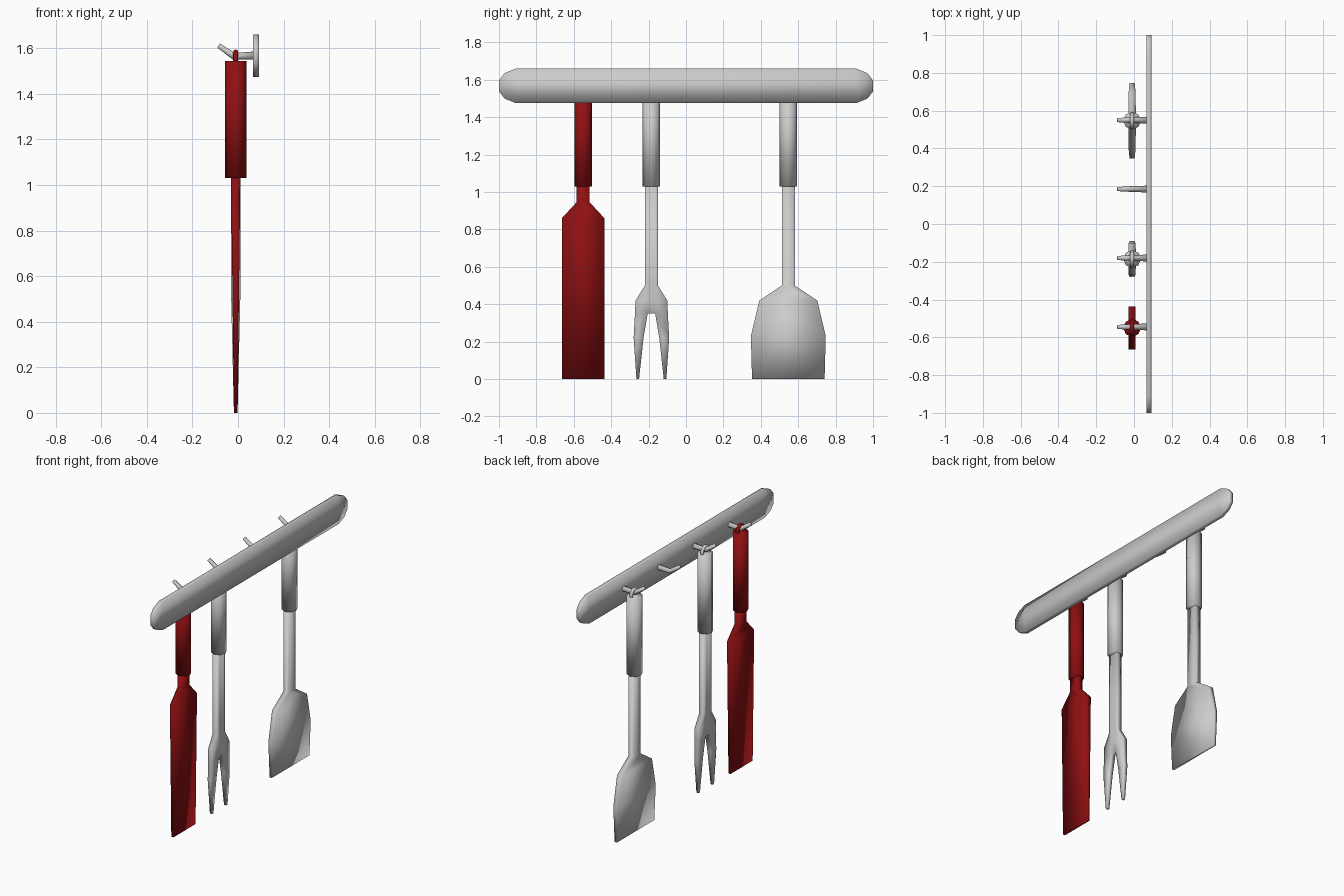
import bpy, bmesh, math
from mathutils import Vector, Matrix

if "Cube" in bpy.data.objects:
    bpy.data.objects.remove(bpy.data.objects["Cube"], do_unlink=True)


def make_material(name, color):
    mat = bpy.data.materials.new(name)
    mat.use_nodes = True
    mat.diffuse_color = color
    mat.node_tree.nodes["Principled BSDF"].inputs["Base Color"].default_value = color
    return mat


STEEL = make_material("pale_grey", (0.60, 0.60, 0.60, 1))
RED = make_material("deep_red", (0.28, 0.005, 0.006, 1))
TOOL_X = -0.01


def finish(bm, name, mat):
    """Turn a bmesh into a smooth shaded object."""
    bmesh.ops.recalc_face_normals(bm, faces=bm.faces)
    for f in bm.faces:
        f.smooth = True
    mesh = bpy.data.meshes.new(name)
    bm.to_mesh(mesh)
    bm.free()
    mesh.materials.append(mat)
    obj = bpy.data.objects.new(name, mesh)
    bpy.context.collection.objects.link(obj)
    return obj


def blade(name, mat, y, rows, thickness, fork_z=-1):
    """Symmetric plate from (z, inner, outer) rows; below fork_z the middle is open."""
    bm = bmesh.new()
    grid = []
    for z, inner, outer in rows:
        cols = (-outer, -inner, inner, outer) if inner else (-outer, outer)
        grid.append([bm.verts.new((0, y + c, z)) for c in cols])
    for (z, _, _), a, b in zip(rows, grid, grid[1:]):
        for i in range(len(a) - 1):
            if i == 1 and z <= fork_z:
                continue
            bm.faces.new((a[i], a[i + 1], b[i + 1], b[i]))
    front = list(bm.verts)
    out = bmesh.ops.extrude_face_region(bm, geom=list(bm.faces), use_keep_orig=True)
    back = [v for v in out["geom"] if isinstance(v, bmesh.types.BMVert)]
    for group, side in ((front, -0.5), (back, 0.5)):
        for v in group:
            v.co.x = TOOL_X + side * thickness(v.co.z)
    return finish(bm, name, mat)


def handle(name, mat, y):
    bm = bmesh.new()
    bmesh.ops.create_cone(bm, cap_ends=True, segments=8, radius1=0.047, radius2=0.047,
                          depth=0.515, matrix=Matrix.Translation((TOOL_X, y, 1.2875)))
    return finish(bm, name, mat)


def tube(name, mat, stations, axis_cross, closed=False, sides=8):
    """Sweep a ring through (centre, in-plane normal, radius) stations."""
    bm = bmesh.new()
    rings = []
    for centre, normal, radius in stations:
        ring = []
        for i in range(sides):
            a = math.tau * i / sides
            offset = axis_cross * math.cos(a) + Vector(normal).normalized() * math.sin(a)
            ring.append(bm.verts.new(Vector(centre) + offset * radius))
        rings.append(ring)
    pairs = list(zip(rings, rings[1:]))
    if closed:
        pairs.append((rings[-1], rings[0]))
    else:
        bm.faces.new(rings[0])
        bm.faces.new(rings[-1])
    for a, b in pairs:
        for i in range(sides):
            j = (i + 1) % sides
            bm.faces.new((a[i], a[j], b[j], b[i]))
    return finish(bm, name, mat)


def hanging_loop(name, mat, y):
    stations = []
    for k in range(12):
        a = math.tau * k / 12
        n = Vector((0, math.cos(a), math.sin(a)))
        stations.append((Vector((TOOL_X, y, 1.551)) + n * 0.033, n, 0.011))
    return tube(name, mat, stations, Vector((1, 0, 0)), closed=True)


# Wall rack: long plate with rounded ends
bm = bmesh.new()
ends = [(1.0, 0.03), (0.97, 0.068), (0.91, 0.0925)]
half = ends + [(-y, h) for y, h in reversed(ends)]
columns = [[bm.verts.new((0.065, y, 1.5675 + s * h)) for s in (1, -1)] for y, h in half]
for a, b in zip(columns, columns[1:]):
    bm.faces.new((a[0], a[1], b[1], b[0]))
ext = bmesh.ops.extrude_face_region(bm, geom=list(bm.faces), use_keep_orig=True)
bmesh.ops.translate(bm, vec=(0.027, 0, 0),
                    verts=[v for v in ext["geom"] if isinstance(v, bmesh.types.BMVert)])
finish(bm, "rack_plate", STEEL)

# Four bent hooks
for n, y in enumerate((-0.545, -0.18, 0.185, 0.55)):
    tube(f"hook_{n + 1}", STEEL, [
        ((0.07, y, 1.568), (0, 0, 1), 0.018),
        ((-0.018, y, 1.565), (0.3, 0, 1), 0.015),
        ((-0.085, y, 1.612), (0.57, 0, 0.82), 0.011),
    ], Vector((0, 1, 0)))

# Utensils: handle, hanging loop and blade
for name, mat, y in (("knife", RED, -0.55), ("fork", STEEL, -0.185), ("spatula", STEEL, 0.547)):
    handle(name + "_handle", mat, y)
    hanging_loop(name + "_loop", mat, y)

blade("knife_blade", RED, -0.55,
      [(1.04, 0, 0.035), (0.945, 0, 0.035), (0.86, 0, 0.114), (0, 0, 0.114)],
      lambda z: 0.016 + 0.024 * z)


def tapered(z):
    return 0.016 + 0.024 * min(1, z / 0.5)


blade("fork_blade", STEEL, -0.185,
      [(1.04, 0.02, 0.035), (0.50, 0.02, 0.035), (0.42, 0.02, 0.085),
       (0.35, 0.02, 0.088), (0.22, 0.042, 0.095), (0, 0.066, 0.08)],
      tapered, fork_z=0.35)
blade("spatula_blade", STEEL, 0.547,
      [(1.04, 0, 0.035), (0.50, 0, 0.035), (0.42, 0, 0.155), (0.23, 0, 0.20), (0, 0, 0.194)],
      tapered)
